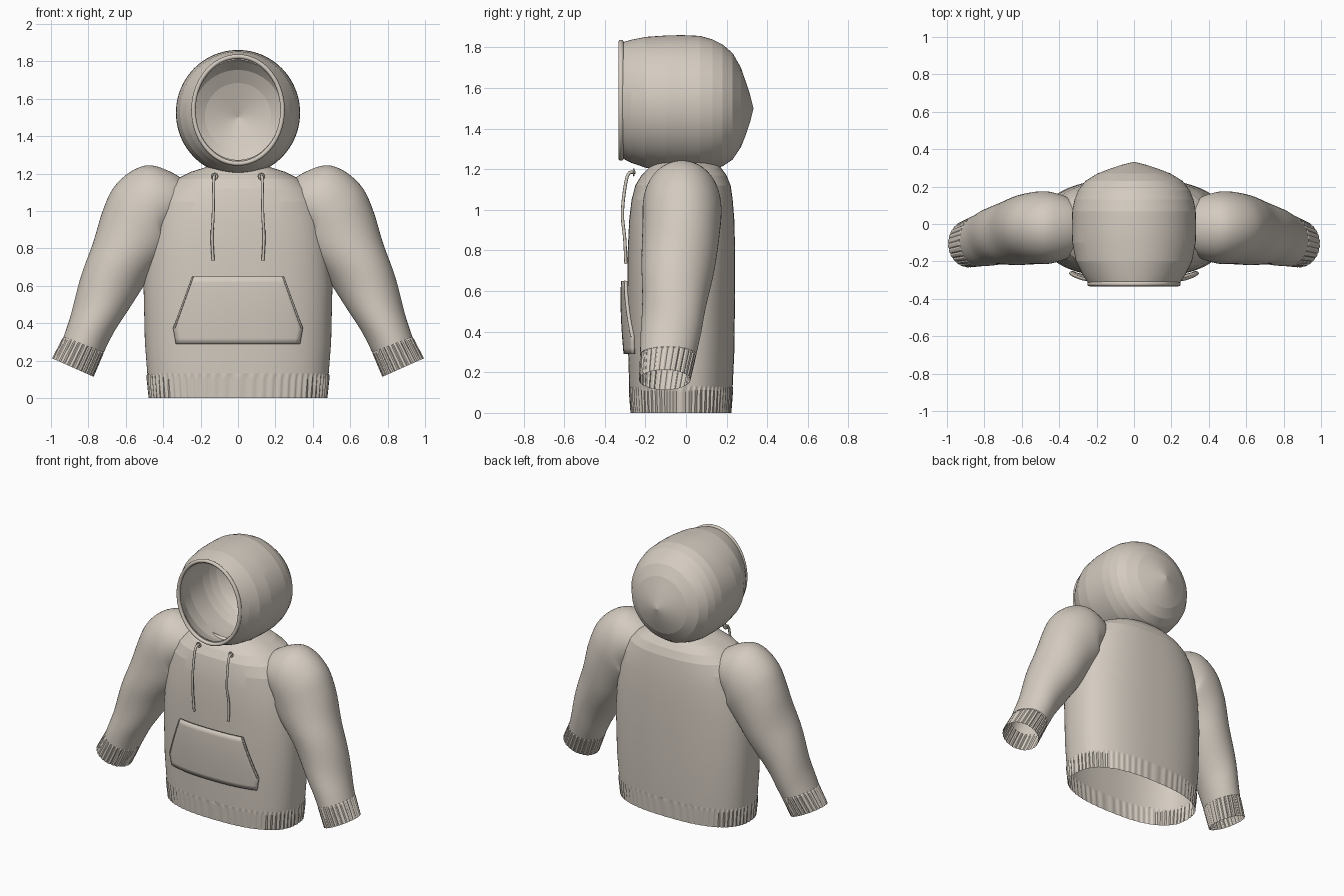
import bpy, bmesh, math
from mathutils import Vector

cube = bpy.data.objects.get("Cube")
if cube:
    bpy.data.objects.remove(cube, do_unlink=True)

fabric = bpy.data.materials.new("warm_grey_fabric")
fabric.use_nodes = True
COLOUR = (0.66, 0.60, 0.53, 1)
fabric.diffuse_color = COLOUR
fabric.node_tree.nodes["Principled BSDF"].inputs["Base Color"].default_value = COLOUR


def loft(name, rings, closed=True, loop=False, smooth=None):
    """Skin a list of point rings; closed joins each ring, loop joins last to first."""
    bm = bmesh.new()
    rows = [[bm.verts.new(p) for p in ring] for ring in rings]
    n = len(rows[0])
    pairs = list(zip(rows, rows[1:])) + ([(rows[-1], rows[0])] if loop else [])
    for a, b in pairs:
        for i in range(n if closed else n - 1):
            j = (i + 1) % n
            bm.faces.new((a[i], a[j], b[j], b[i]))
    bmesh.ops.recalc_face_normals(bm, faces=bm.faces)
    mesh = bpy.data.meshes.new(name)
    bm.to_mesh(mesh)
    bm.free()
    mesh.materials.append(fabric)
    obj = bpy.data.objects.new(name, mesh)
    bpy.context.collection.objects.link(obj)
    if smooth:
        bpy.ops.object.select_all(action='DESELECT')
        obj.select_set(True)
        bpy.context.view_layer.objects.active = obj
        bpy.ops.object.shade_smooth_by_angle(angle=math.radians(smooth))
    return obj


def tube(name, path, radius):
    """Round cord along a path."""
    curve = bpy.data.curves.new(name, 'CURVE')
    curve.dimensions = '3D'
    curve.bevel_depth = radius
    curve.bevel_resolution = 2
    curve.use_fill_caps = True
    spline = curve.splines.new('POLY')
    spline.points.add(len(path) - 1)
    for point, co in zip(spline.points, path):
        point.co = (*co, 1)
    curve.materials.append(fabric)
    obj = bpy.data.objects.new(name, curve)
    bpy.context.collection.objects.link(obj)
    return obj


def lerp_table(table, key):
    """Linear lookup in rows whose first entry is the key."""
    for a, b in zip(table, table[1:]):
        if key <= b[0]:
            t = (key - a[0]) / (b[0] - a[0])
            return [p + (q - p) * t for p, q in zip(a, b)]
    return list(table[-1])


def spline_rows(rows, steps):
    """Catmull-Rom subdivision of station rows."""
    ext = [rows[0]] + rows + [rows[-1]]
    out = []
    for p0, p1, p2, p3 in zip(ext, ext[1:], ext[2:], ext[3:]):
        for s in range(steps):
            t = s / steps
            out.append([b + .5 * t * (c - a + t * (2 * a - 5 * b + 4 * c - d
                        + t * (3 * (b - c) + d - a)))
                        for a, b, c, d in zip(p0, p1, p2, p3)])
    return out + [rows[-1]]


# Torso stations: height, half width, front y, back y
TORSO = [(0, .475, -.272, .222), (.13, .485, -.28, .23), (.3, .498, -.285, .238),
         (.6, .505, -.288, .242), (.8, .49, -.287, .242), (.95, .465, -.28, .238),
         (1.05, .435, -.268, .23), (1.12, .39, -.25, .22), (1.17, .33, -.22, .2),
         (1.21, .25, -.18, .17), (1.235, .17, -.15, .13)]
POWER = 2.5


def torso_ring(z, n, rib=0.0, ribs=1):
    _, w, front, back = lerp_table(TORSO, z)
    mid, depth = (front + back) / 2, (back - front) / 2
    ring = []
    for i in range(n):
        a = math.tau * i / n
        c, s = math.cos(a), math.sin(a)
        k = 1 + rib * math.cos(ribs * a)
        ring.append((k * w * math.copysign(abs(c) ** (2 / POWER), c),
                     mid + k * depth * math.copysign(abs(s) ** (2 / POWER), s), z))
    return ring


def torso_front(x, z):
    _, w, front, back = lerp_table(TORSO, z)
    bulge = (1 - min(1, abs(x) / w) ** POWER) ** (1 / POWER)
    return (front + back) / 2 - (back - front) / 2 * bulge


loft("torso", [torso_ring(row[0], 128) for row in TORSO[1:]], smooth=9)
loft("ribbed_hem", [torso_ring(z, 384, r, 64) for z, r in
                    ((0, .006), (.1, .012), (.122, .008), (.13, 0))], smooth=30)

# Sleeve stations: centre x, y, z, tilt in degrees, radius across, radius in depth
SLEEVE = [(.28, -.02, 1.06, 90, .10, .12), (.36, -.02, 1.05, 86, .165, .165),
          (.44, -.02, 1.03, 75, .22, .19), (.50, -.02, .97, 50, .23, .195),
          (.55, -.025, .88, 35, .212, .19), (.61, -.035, .76, 27, .185, .18),
          (.69, -.05, .60, 24, .155, .17), (.765, -.07, .43, 22, .13, .15),
          (.825, -.088, .286, 21, .115, .138)]
CUFF = [(.825, -.088, .286, 21, .113, .136), (.829, -.089, .278, 21, .117, .138),
        (.883, -.105, .163, 24, .122, .127)]


def sleeve_ring(row, n, side, wobble):
    x, y, z, tilt, across, depth = row
    tilt = math.radians(tilt)
    ring = []
    for i in range(n):
        a = math.tau * i / n
        k = 1 + wobble(a, z, i)
        r = across * k * math.cos(a)
        ring.append((side * (x + r * math.cos(tilt)), y + depth * k * math.sin(a),
                     z + r * math.sin(tilt)))
    return ring


def folds(a, z, i):
    strength = .03 * max(0, min(1, (1.0 - z) / .3, (z - .28) / .15))
    return strength * math.sin(2 * a + 14 * z)


def cuff_ribs(a, z, i):
    return -.035 if i % 4 == 0 else 0


# Hood rings: y, half width, half height, centre height
HOOD = [(-.315, .245, .285, 1.54), (-.27, .275, .303, 1.535), (-.2, .31, .322, 1.53),
        (-.1, .33, .333, 1.526), (-.02, .332, .336, 1.525), (.07, .33, .334, 1.523),
        (.13, .318, .32, 1.52), (.18, .298, .3, 1.515), (.23, .26, .262, 1.51),
        (.27, .195, .197, 1.505), (.295, .13, .13, 1.5), (.315, .07, .07, 1.5),
        (.332, .002, .002, 1.5)]


def ellipse(y, rx, rz, cz, n=96):
    return [(rx * math.cos(math.tau * i / n), y, cz + rz * math.sin(math.tau * i / n))
            for i in range(n)]


inner = [(y - .02 * (y > 0), max(.001, rx - .018), max(.001, rz - .018), cz)
         for y, rx, rz, cz in HOOD]
loft("hood", [ellipse(*row) for row in inner[::-1] + HOOD], smooth=7)

# Rolled band around the face opening
rim = []
for i in range(12):
    a = math.tau * i / 12
    r = .012 * math.cos(a)
    rim.append(ellipse(-.32 + .013 * math.sin(a), .238 + r, .286 + r, 1.54))
loft("hood_rim", rim, loop=True, smooth=40)

# Front pouch pocket, following the torso with a slight bulge
POCKET = [(.29, .33), (.375, .345), (.65, .245)]


def pocket_point(u, z):
    x = u * lerp_table(POCKET, z)[1]
    lift = .016 + .012 * math.sin(math.pi * min(1, (z - .29) / .5))
    return (x, torso_front(x, z) - lift, z)


heights = [.29, .32, .35, .375] + [.375 + .275 * i / 8 for i in range(1, 9)]
pocket = loft("front_pocket", [[pocket_point(i / 12 - 1, z) for i in range(25)]
                               for z in heights], closed=False, smooth=30)
wall = pocket.modifiers.new("thickness", 'SOLIDIFY')
wall.thickness = .014
wall.offset = 0

for side, label in ((1, "left"), (-1, "right")):
    loft(label + "_sleeve", [sleeve_ring(r, 64, side, folds)
                             for r in spline_rows(SLEEVE, 5)], smooth=60)
    loft(label + "_cuff", [sleeve_ring(r, 112, side, cuff_ribs) for r in CUFF], smooth=15)

    # Stitched edging of the pocket opening
    tube(label + "_pocket_edge",
         [Vector(pocket_point(side * .985, z)) + Vector((0, -.006, 0))
          for z in heights[3:]], .005)

    # Eyelet and hanging cord
    x = side * .125
    tube(label + "_eyelet", [(x + .016 * math.cos(math.tau * i / 24), -.257,
                              1.185 + .016 * math.sin(math.tau * i / 24))
                             for i in range(25)], .004)
    cord = spline_rows([(x, -.25, 1.185), (x + side * .004, -.285, 1.175),
                        (x + side * .006, -.305, 1.08), (x + side * .008, -.313, .97),
                        (x + side * .014, -.302, .86), (x + side * .008, -.296, .735)], 6)
    tube(label + "_drawstring", cord, .008)
